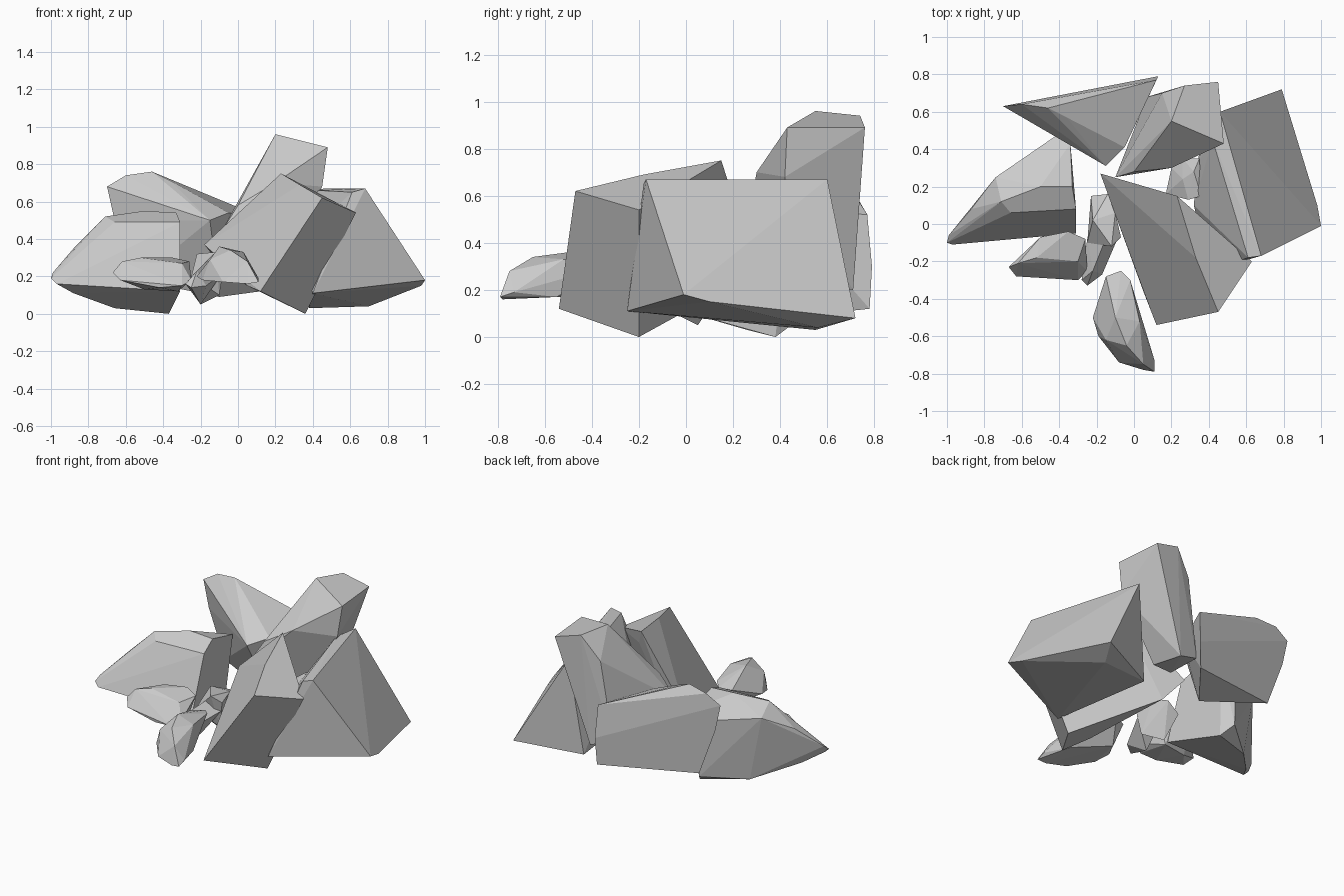
import bpy, bmesh


def rock(name, points):
    """Flat-faced chiselled stone: the hull of a few corner points."""
    bm = bmesh.new()
    for p in points:
        bm.verts.new(p)
    bmesh.ops.convex_hull(bm, input=bm.verts[:])
    loose = [v for v in bm.verts if not v.link_faces]
    bmesh.ops.delete(bm, geom=loose, context='VERTS')
    bmesh.ops.dissolve_limit(bm, angle_limit=0.06, verts=bm.verts[:], edges=bm.edges[:])
    bmesh.ops.recalc_face_normals(bm, faces=bm.faces[:])
    mesh = bpy.data.meshes.new(name)
    bm.to_mesh(mesh)
    bm.free()
    obj = bpy.data.objects.new(name, mesh)
    bpy.context.collection.objects.link(obj)
    return obj


# big leaning slab on the right
rock("right_slab", [
    (0.68, -0.17, 0.67), (0.61, -0.18, 0.65), (0.46, 0.60, 0.67), (0.42, 0.45, 0.66),
    (0.79, 0.72, 0.08), (0.87, 0.48, 0.11), (0.92, 0.22, 0.14), (0.98, 0.10, 0.15),
    (1.00, -0.01, 0.18), (0.40, -0.25, 0.11), (0.38, 0.55, 0.03), (0.70, 0.56, 0.04),
    (0.32, 0.10, 0.38), (0.34, 0.33, 0.38)])

# tilted slab at the front
rock("front_slab", [
    (0.12, -0.54, 0.12), (0.05, -0.36, 0.15), (0.45, -0.47, 0.62), (0.25, -0.50, 0.33),
    (0.63, -0.20, 0.54), (0.36, -0.20, 0.00), (0.33, -0.18, 0.69), (0.23, 0.15, 0.75),
    (-0.18, 0.27, 0.37), (-0.03, -0.13, 0.26), (0.31, 0.06, 0.62), (-0.06, 0.20, 0.22)])

# tall leaning block at the back right
rock("back_right_block", [
    (0.20, 0.55, 0.96), (0.27, 0.74, 0.94), (0.34, 0.75, 0.92), (0.45, 0.76, 0.89),
    (0.48, 0.43, 0.89), (0.45, 0.42, 0.68), (0.20, 0.30, 0.70), (0.00, 0.28, 0.58),
    (-0.10, 0.25, 0.42), (0.15, 0.70, 0.78), (0.07, 0.68, 0.25), (0.22, 0.71, 0.20),
    (0.22, 0.45, 0.25), (0.00, 0.35, 0.32)])

# long block across the back
rock("back_block", [
    (-0.70, 0.63, 0.68), (-0.60, 0.64, 0.74), (-0.46, 0.62, 0.76), (-0.36, 0.57, 0.71),
    (-0.02, 0.74, 0.56), (0.12, 0.77, 0.52), (0.13, 0.79, 0.30), (0.12, 0.78, 0.12),
    (-0.05, 0.41, 0.54), (-0.15, 0.31, 0.50), (-0.40, 0.49, 0.60), (-0.66, 0.63, 0.50),
    (-0.54, 0.63, 0.18), (-0.10, 0.50, 0.09)])

# broad wedge on the left, steep at the back
rock("left_block", [
    (-1.00, -0.10, 0.19), (-0.97, -0.11, 0.16), (-0.99, -0.06, 0.22), (-0.87, 0.08, 0.36),
    (-0.74, 0.25, 0.46), (-0.71, 0.12, 0.52), (-0.50, 0.20, 0.55), (-0.33, 0.20, 0.54),
    (-0.42, 0.47, 0.44), (-0.34, 0.43, 0.48), (-0.31, -0.05, 0.12), (-0.37, 0.38, 0.00),
    (-0.42, 0.46, 0.06), (-0.66, 0.26, 0.03), (-0.66, 0.06, 0.49), (-0.31, 0.08, 0.49),
    (-0.88, 0.02, 0.11)])

# front rubble piece
rock("front_rubble", [
    (-0.22, -0.50, 0.20), (-0.19, -0.60, 0.18), (-0.08, -0.74, 0.17), (0.05, -0.78, 0.16),
    (0.11, -0.79, 0.17), (0.11, -0.73, 0.19), (0.05, -0.75, 0.28), (0.03, -0.52, 0.33),
    (-0.10, -0.50, 0.36), (-0.15, -0.62, 0.29), (-0.02, -0.30, 0.31), (-0.07, -0.25, 0.30),
    (-0.15, -0.28, 0.29), (-0.15, -0.38, 0.18), (0.05, -0.55, 0.17), (-0.04, -0.65, 0.34)])

# left rubble piece
rock("left_rubble", [
    (-0.67, -0.23, 0.22), (-0.63, -0.28, 0.18), (-0.62, -0.21, 0.28), (-0.50, -0.07, 0.29),
    (-0.35, -0.04, 0.30), (-0.26, -0.08, 0.28), (-0.25, -0.25, 0.18), (-0.30, -0.30, 0.15),
    (-0.42, -0.29, 0.14), (-0.52, -0.18, 0.30), (-0.30, -0.20, 0.27), (-0.50, -0.12, 0.13),
    (-0.32, -0.08, 0.12)])

# two overlapping stones forming the bent centre rubble
rock("centre_rubble_back", [
    (-0.23, 0.15, 0.20), (-0.14, 0.16, 0.26), (-0.10, 0.06, 0.30), (-0.07, -0.07, 0.28),
    (-0.12, -0.12, 0.33), (-0.25, -0.10, 0.20), (-0.22, 0.02, 0.32), (-0.20, 0.05, 0.05),
    (-0.10, -0.05, 0.10)])
rock("centre_rubble_front", [
    (-0.25, -0.08, 0.20), (-0.08, -0.06, 0.22), (-0.16, -0.10, 0.29), (-0.17, -0.27, 0.15),
    (-0.25, -0.33, 0.14), (-0.28, -0.30, 0.16), (-0.22, -0.25, 0.23), (-0.20, -0.12, 0.05)])

# small rough lump on the inner side of the right slab
rock("inner_lump", [
    (0.17, 0.16, 0.30), (0.20, 0.30, 0.33), (0.26, 0.35, 0.38), (0.35, 0.35, 0.44),
    (0.36, 0.15, 0.44), (0.29, 0.13, 0.42), (0.26, 0.24, 0.42), (0.32, 0.28, 0.46),
    (0.30, 0.22, 0.18)])
